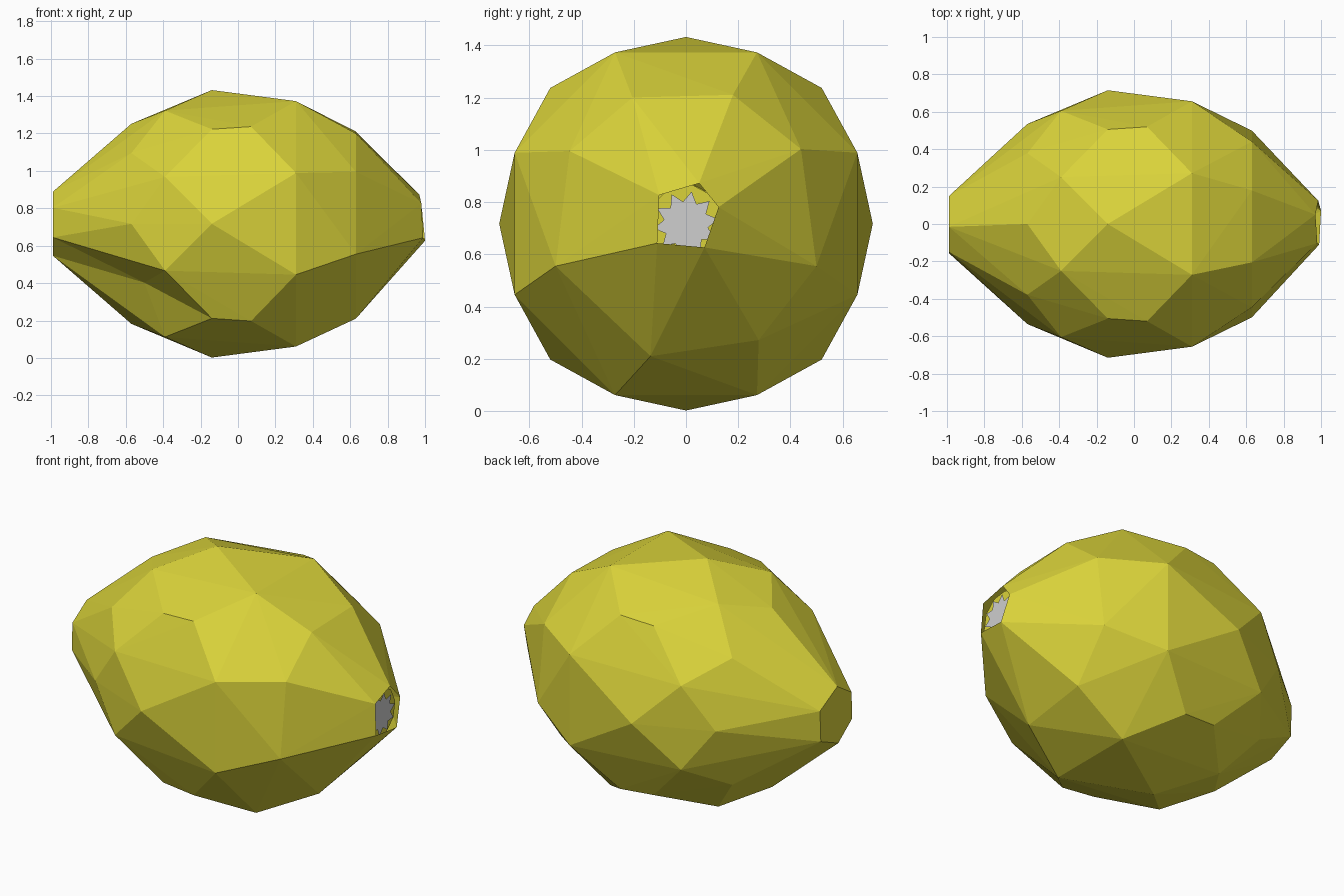
import bpy, bmesh, math
from mathutils import Vector

if "Cube" in bpy.data.objects:
    bpy.data.objects.remove(bpy.data.objects["Cube"])

CZ = 0.717  # height of the long axis


def material(name, rgb):
    m = bpy.data.materials.new(name)
    m.diffuse_color = (*rgb, 1)
    m.use_nodes = True
    m.node_tree.nodes["Principled BSDF"].inputs["Base Color"].default_value = m.diffuse_color
    return m


def polar(x, r, deg):
    a = math.radians(deg)
    return Vector((x, r * math.cos(a), CZ + r * math.sin(a)))


def finish(bm, name, mat):
    me = bpy.data.meshes.new(name)
    bm.to_mesh(me)
    bm.free()
    me.materials.append(mat)
    ob = bpy.data.objects.new(name, me)
    bpy.context.collection.objects.link(ob)
    return ob


yellow = material("lemon yellow", (0.70, 0.65, 0.042))
grey = material("pale grey", (0.62, 0.62, 0.62))

even = [i * 45 for i in range(8)]
odd = [i * 45 + 22.5 for i in range(8)]

# Staggered rings along the fruit: x, radius, angles
rings = [
    (-0.99, 0.172, [30, 95, 150, 205, 262, 325]),
    (-0.57, 0.535, even),
    (-0.39, 0.655, odd),
    (-0.14, 0.715, even),
    (0.07, 0.735, [45, 135, 225, 315]),
    (0.31, 0.71, odd),
    (0.63, 0.525, [33, 70, 113, 148, 198, 255, 302, 342]),
]
# Open end: x, radius, angle
mouth = [(0.97, 0.163, 72), (0.98, 0.15, 133), (0.99, 0.133, 214),
         (1.0, 0.115, 308), (0.985, 0.14, 27)]

# Faceted skin from the hull of the rings
bm = bmesh.new()
for x, r, angles in rings:
    for a in angles:
        bm.verts.new(polar(x, r, a))
for p in mouth:
    bm.verts.new(polar(*p))
bmesh.ops.convex_hull(bm, input=list(bm.verts))

# Dent in the lower left of the front
target = polar(-0.57, 0.535, 225)
dent = min(bm.verts, key=lambda v: (v.co - target).length)
dent.co = polar(-0.50, 0.47, 222)

# Open the right end
bmesh.ops.delete(bm, geom=[f for f in bm.faces if all(v.co.x > 0.95 for v in f.verts)],
                 context='FACES_ONLY')
bmesh.ops.recalc_face_normals(bm, faces=list(bm.faces))
finish(bm, "fruit_skin", yellow)


# Star shaped stem scar recessed in the open end, on a yellow backing
def disc(name, x, radii, n, mat):
    bm = bmesh.new()
    c = bm.verts.new((x, 0, CZ))
    rim = [bm.verts.new(polar(x, radii[i % len(radii)], 360 * i / n + 8)) for i in range(n)]
    for i in range(n):
        bm.faces.new((c, rim[i], rim[(i + 1) % n]))
    finish(bm, name, mat)


disc("stem_scar", 0.95, (0.125, 0.085), 20, grey)
disc("scar_backing", 0.935, (0.15,), 10, yellow)
